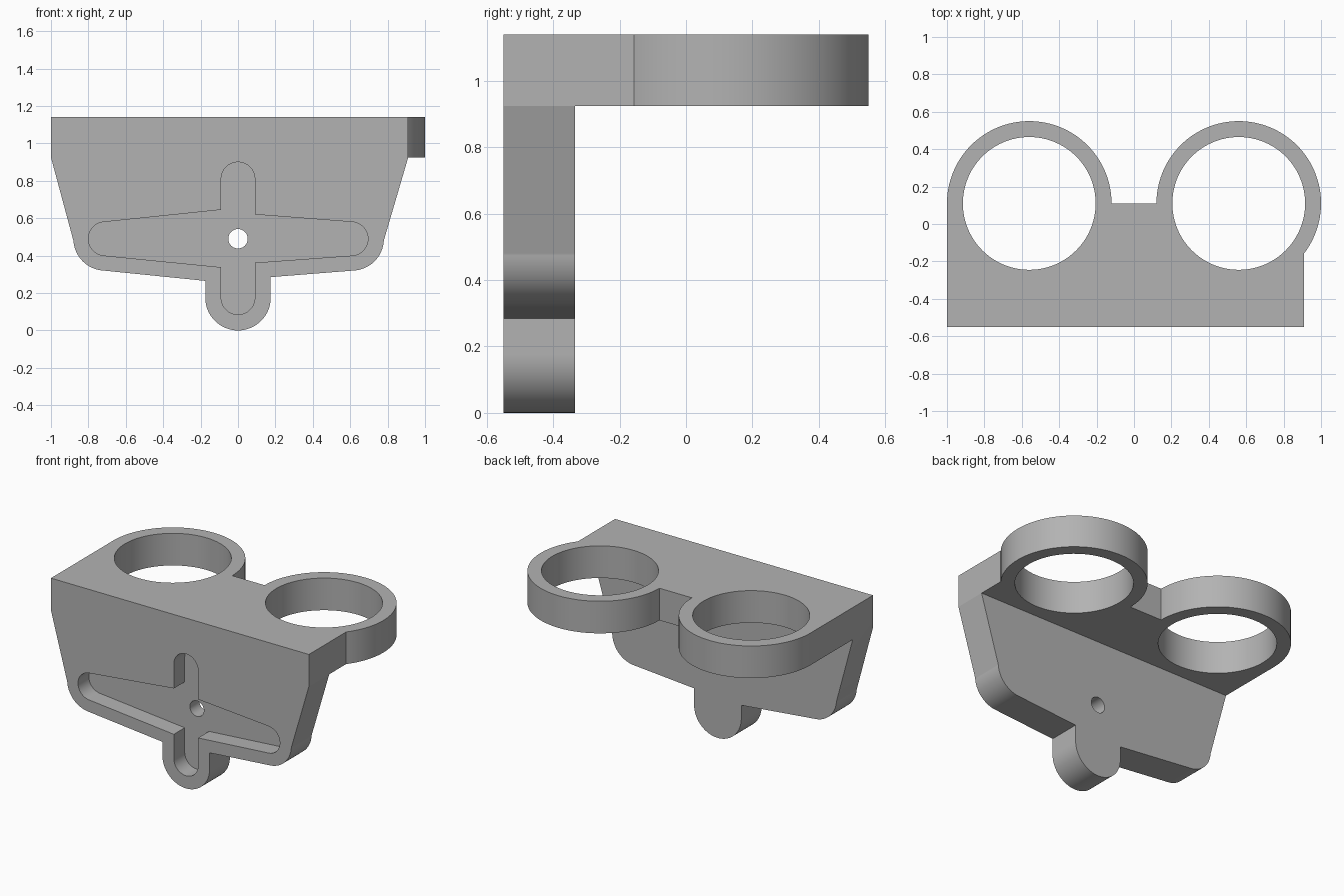
import bpy, bmesh
from math import sin, cos, pi, radians
from mathutils import Vector

if "Cube" in bpy.data.objects:
    bpy.data.objects.remove(bpy.data.objects["Cube"], do_unlink=True)

FRONT, BACK, REAR_Y = -0.55, -0.335, 0.11
SHELF, TOP, ARM_Z = 0.925, 1.14, 0.49
RING_X, RING_R, BORE_R = 0.56, 0.44, 0.355

grey = bpy.data.materials.new("light grey")
grey.use_nodes = True
colour = (0.45, 0.45, 0.45, 1)
grey.diffuse_color = colour
grey.node_tree.nodes["Principled BSDF"].inputs["Base Color"].default_value = colour


def arc(cx, cy, r, start, end, steps=32):
    angles = [radians(start + (end - start) * i / steps) for i in range(steps + 1)]
    return [(cx + r * cos(a), cy + r * sin(a)) for a in angles]


def extrude(name, outline, low, high, axis):
    """Extrude a 2D outline along y (outline in x, z) or z (outline in x, y)."""
    def place(p, d):
        return (p[0], d, p[1]) if axis == "y" else (p[0], p[1], d)
    bm = bmesh.new()
    face = bm.faces.new([bm.verts.new(place(p, low)) for p in outline])
    new = bmesh.ops.extrude_face_region(bm, geom=[face])["geom"]
    verts = [g for g in new if isinstance(g, bmesh.types.BMVert)]
    bmesh.ops.translate(bm, verts=verts,
                        vec=Vector(place((0, 0), high)) - Vector(place((0, 0), low)))
    bmesh.ops.recalc_face_normals(bm, faces=bm.faces)
    mesh = bpy.data.meshes.new(name)
    bm.to_mesh(mesh)
    bm.free()
    mesh.materials.append(grey)
    obj = bpy.data.objects.new(name, mesh)
    bpy.context.collection.objects.link(obj)
    return obj


def select(obj):
    bpy.ops.object.select_all(action="DESELECT")
    obj.select_set(True)
    bpy.context.view_layer.objects.active = obj


def combine(target, tool, operation):
    select(target)
    mod = target.modifiers.new(operation.lower(), "BOOLEAN")
    mod.operation, mod.object, mod.solver = operation, tool, "EXACT"
    bpy.ops.object.modifier_apply(modifier=mod.name)
    bpy.data.objects.remove(tool, do_unlink=True)


# Front plate: tapered sides, rounded lower corners and a round bottom tab
plate_outline = (
    [(-1, TOP), (-1, SHELF)]
    + arc(-0.71, ARM_Z, 0.17, 184, 264)
    + [(-0.175, 0.265)] + arc(0, 0.175, 0.175, 180, 360) + [(0.175, 0.285)]
    + arc(0.61, ARM_Z, 0.17, 275, 357)
    + [(0.91, SHELF), (0.91, TOP)])
bracket = extrude("mounting_bracket", plate_outline, FRONT, BACK, "y")

# Top shelf: straight front with two ring holders at the rear
shelf_outline = (
    [(-1, FRONT), (0.91, FRONT)]
    + arc(RING_X, REAR_Y, RING_R, -37.3, 180, 72)
    + arc(-RING_X, REAR_Y, RING_R, 0, 180, 64))
combine(bracket, extrude("shelf", shelf_outline, SHELF, TOP, "z"), "UNION")

# Round bores in the ring holders
for side in (-1, 1):
    bore = extrude("ring_bore", arc(side * RING_X, REAR_Y, BORE_R, 0, 360, 96)[:-1],
                   SHELF - 0.1, TOP + 0.1, "z")
    combine(bracket, bore, "DIFFERENCE")

# Cross-shaped recess in the front: rounded slots and tapered arms
recess_outline = (
    arc(0, 0.81, 0.09, 0, 180) + [(-0.09, 0.645)]
    + arc(-0.71, ARM_Z, 0.09, 96, 264) + [(-0.09, 0.338)]
    + arc(0, 0.175, 0.09, 180, 360) + [(0.09, 0.362)]
    + arc(0.605, ARM_Z, 0.09, -85, 85) + [(0.09, 0.62)])
recess = extrude("recess", recess_outline, FRONT - 0.1, FRONT + 0.115, "y")
combine(bracket, recess, "DIFFERENCE")

# Screw hole through the plate
screw_hole = extrude("screw_hole", arc(0, ARM_Z, 0.052, 0, 360, 48)[:-1],
                     FRONT - 0.1, BACK + 0.1, "y")
combine(bracket, screw_hole, "DIFFERENCE")

# Smooth curves with crisp edges
select(bracket)
bpy.ops.object.shade_smooth_by_angle(angle=radians(30))
weighted = bracket.modifiers.new("flat_faces", "WEIGHTED_NORMAL")
weighted.keep_sharp = True
